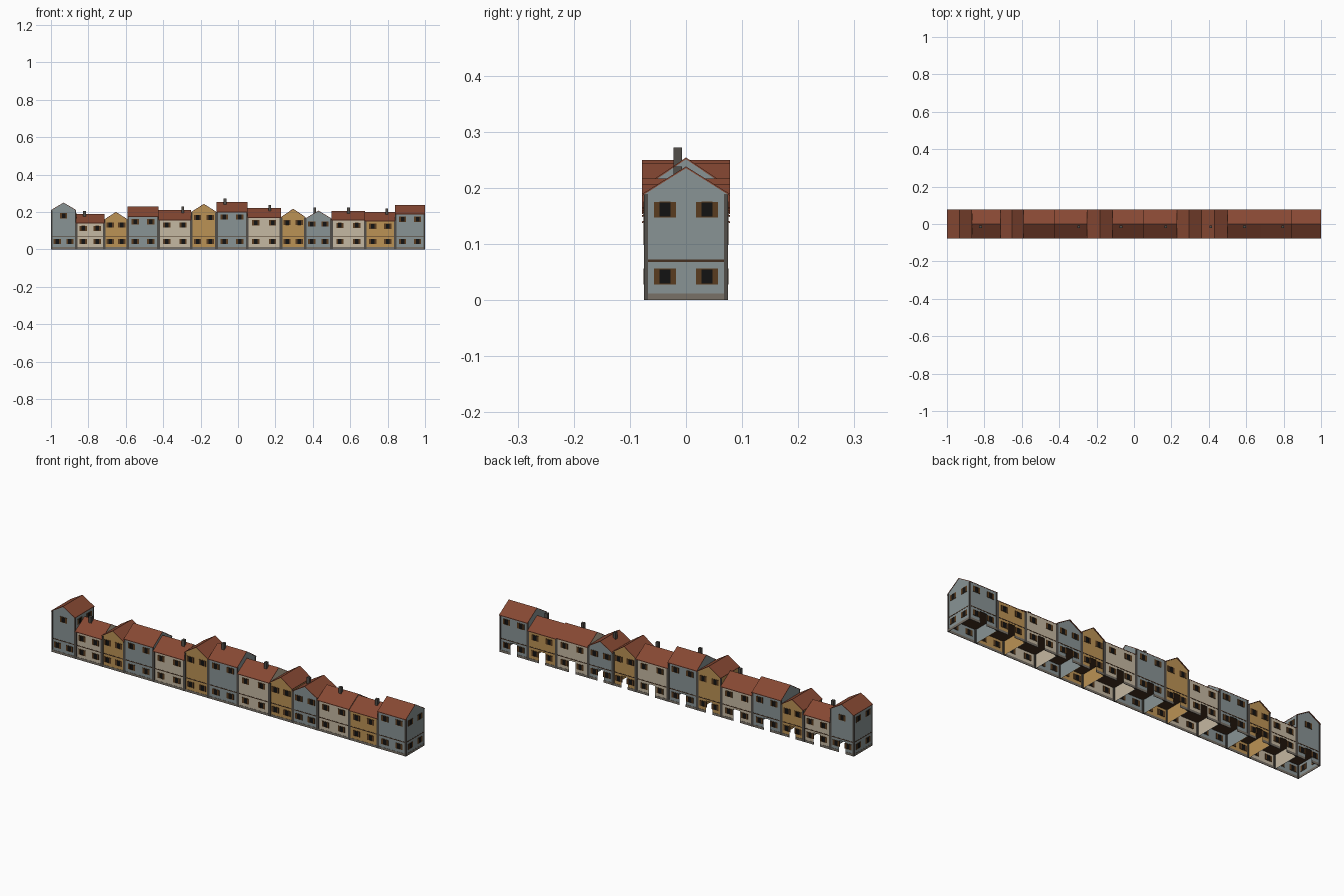
import bpy, bmesh
from mathutils import Matrix, Vector

if "Cube" in bpy.data.objects:
    bpy.data.objects.remove(bpy.data.objects["Cube"])

def mat(name, r, g, b):
    m = bpy.data.materials.new(name)
    m.diffuse_color = (r, g, b, 1)
    m.use_nodes = True
    m.node_tree.nodes["Principled BSDF"].inputs["Base Color"].default_value = m.diffuse_color
    return m

BLUE = mat("blue_grey_plaster", .25, .295, .30)
CREAM = mat("cream_plaster", .56, .48, .36)
OCHRE = mat("ochre_plaster", .50, .29, .09)
ROOF = mat("red_tile", .24, .065, .033)
STONE = mat("dark_stone", .085, .077, .067)
PLINTH = mat("plinth_stone", .19, .165, .135)
BEAM = mat("dark_timber", .06, .03, .015)
SHUTTER = mat("brown_shutter", .10, .045, .014)
PANE = mat("dark_pane", .006, .006, .006)

D = .075        # half depth of the row
IN = .0015      # plaster set back from the stone corners
FLOOR = .07     # height of the storey beam
DOOR_W, DOOR_H = .018, .06

def finish(name, bm, material):
    bmesh.ops.recalc_face_normals(bm, faces=bm.faces)
    me = bpy.data.meshes.new(name)
    bm.to_mesh(me)
    bm.free()
    me.materials.append(material)
    bpy.context.collection.objects.link(bpy.data.objects.new(name, me))

def box(bm, x0, x1, y0, y1, z0, z1):
    size = Vector((x1 - x0, y1 - y0, z1 - z0))
    centre = Vector((x0 + x1, y0 + y1, z0 + z1)) / 2
    bmesh.ops.create_cube(bm, size=1, matrix=Matrix.Translation(centre) @ Matrix.Diagonal((*size, 1)))

def plate(bm, side, xc, hw, u, z, w, h, t):
    """Thin plate on one wall of a house, u measured along that wall."""
    if side in "FB":
        y = -D + IN if side == "F" else D - IN
        box(bm, xc + u - w / 2, xc + u + w / 2, y - t, y + t, z - h / 2, z + h / 2)
    else:
        x = xc - hw + IN if side == "L" else xc + hw - IN
        box(bm, x - t, x + t, u - w / 2, u + w / 2, z - h / 2, z + h / 2)

def walls(xc, hw, eave, ridge, gable, colour):
    # open shell without a floor, with a doorway in the back wall
    bm = bmesh.new()
    w, d = hw - IN, D - IN
    def face(pts):
        bm.faces.new([bm.verts.new((xc + x, y, z)) for x, y, z in pts])
    top_fb = [(0, ridge - .001)] if gable else []
    top_lr = [] if gable else [(0, ridge - .001)]
    up = [(w, 0), (w, eave)] + top_fb + [(-w, eave), (-w, 0)]
    face([(u, -d, z) for u, z in up])
    door = [(-DOOR_W, 0), (-DOOR_W, DOOR_H), (DOOR_W, DOOR_H), (DOOR_W, 0)]
    face([(u, d, z) for u, z in up + door])
    for s in (-1, 1):
        face([(s * w, u, z) for u, z in [(d, 0), (d, eave)] + top_lr + [(-d, eave), (-d, 0)]])
    finish("house_walls", bm, colour)

def roof(xc, hw, eave, ridge, gable):
    # bent slab: profile swept along the ridge
    bm = bmesh.new()
    over, t = (0, .003) if gable else (.003, .003)
    span = hw if gable else D
    length = D + .003 if gable else hw
    s = span + over
    low = eave - (ridge - eave) * over / span
    prof = [(-s, low), (0, ridge), (s, low), (s, low - t), (0, ridge - t), (-s, low - t)]
    rings = []
    for e in (-length, length):
        rings.append([bm.verts.new((xc + u, e, z) if gable else (xc + e, u, z)) for u, z in prof])
    a, b = rings
    for i in range(6):
        j = (i + 1) % 6
        bm.faces.new((a[i], a[j], b[j], b[i]))
    for r in rings:
        bm.faces.new((r[0], r[1], r[4], r[5]))
        bm.faces.new((r[1], r[2], r[3], r[4]))
    finish("roof", bm, ROOF)

def house(x0, x1, eave, ridge, gable, colour, chimney, first, last):
    xc, hw = (x0 + x1) / 2, (x1 - x0) / 2
    walls(xc, hw, eave, ridge, gable, colour)
    roof(xc, hw, eave, ridge, gable)

    # corner posts
    bm = bmesh.new()
    for x in (x0, x1 - .007):
        for y in (-D, D - .007):
            box(bm, x, x + .007, y, y + .007, 0, eave - .002)
    finish("corner_posts", bm, STONE)

    # storey beam, running through as the ceiling of the ground floor
    bm = bmesh.new()
    box(bm, x0 + .0007, x1 - .0007, -D + .0005, D - .0005, FLOOR - .002, FLOOR + .002)
    finish("storey_beam", bm, BEAM)

    # plinth strips, broken by the doorway
    bm = bmesh.new()
    plate(bm, "F", xc, hw, 0, .006, 2 * hw - .014, .012, .001)
    for s in (-1, 1):
        n = hw - .007 - DOOR_W
        plate(bm, "B", xc, hw, s * (DOOR_W + n / 2), .006, n, .012, .001)
    for side in ("L" if first else "") + ("R" if last else ""):
        plate(bm, side, xc, hw, 0, .006, 2 * D - .014, .012, .001)
    finish("plinth", bm, PLINTH)

    # windows with a pair of shutters each
    high = eave - .03
    spots = []
    for side in "FB":
        spots += [(side, s * hw / 2, .042) for s in (-1, 1)]
        spots += [(side, 0, high)] if first else [(side, s * hw / 2, high) for s in (-1, 1)]
    for side in ("L" if first else "") + ("R" if last else ""):
        spots += [(side, s * D / 2, z) for s in (-1, 1) for z in (.042, high)]
    if first:
        spots += [("R", s * D / 2, high) for s in (-1, 1)]
    panes, shutters = bmesh.new(), bmesh.new()
    for side, u, z in spots:
        plate(panes, side, xc, hw, u, z, .019, .025, .0012)
        for s in (-1, 1):
            plate(shutters, side, xc, hw, u + s * .0145, z, .010, .028, .002)
            plate(shutters, side, xc, hw, u, z + s * .0133, .019, .0018, .002)
    finish("window_panes", panes, PANE)
    finish("window_shutters", shutters, SHUTTER)

    # chimney
    if chimney is not None:
        bm = bmesh.new()
        box(bm, chimney - .0075, chimney + .0075, -.022, -.007, eave, ridge + .018)
        finish("chimney", bm, STONE)

# left edge, eave, ridge, gable to the street, colour, chimney x
ROW = [
    (-1.0, .21, .25, True, BLUE, None),
    (-.865, .142, .188, False, CREAM, -.82),
    (-.715, .16, .20, True, OCHRE, None),
    (-.59, .178, .228, False, BLUE, None),
    (-.425, .16, .21, False, CREAM, -.295),
    (-.25, .20, .243, True, OCHRE, None),
    (-.115, .203, .254, False, BLUE, -.07),
    (.05, .172, .22, False, CREAM, .17),
    (.23, .173, .217, True, OCHRE, None),
    (.36, .165, .207, True, BLUE, .41),
    (.50, .158, .206, False, CREAM, .59),
    (.68, .153, .20, False, OCHRE, .795),
    (.84, .191, .238, False, BLUE, None),
]
for i, (x0, eave, ridge, gable, colour, chim) in enumerate(ROW):
    x1 = ROW[i + 1][0] if i + 1 < len(ROW) else 1.0
    house(x0, x1, eave, ridge, gable, colour, chim, i == 0, i == len(ROW) - 1)
